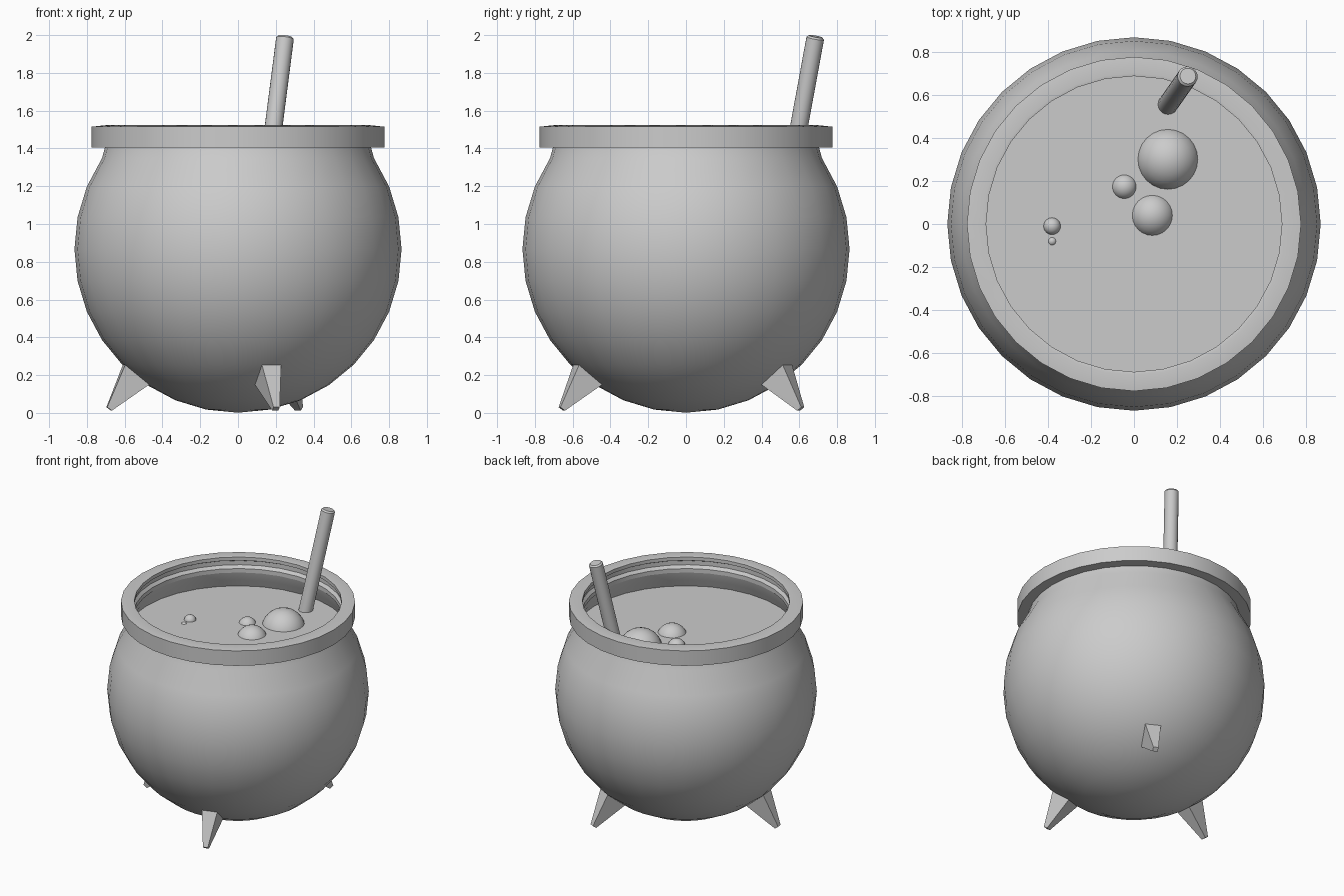
import bpy, bmesh, math
from mathutils import Vector

if "Cube" in bpy.data.objects:
    bpy.data.objects.remove(bpy.data.objects["Cube"])

R, CZ = 0.866, 0.867      # belly radius and centre height
STEPS = 32


def finish(bm, name, smooth=True):
    bmesh.ops.remove_doubles(bm, verts=bm.verts, dist=1e-5)
    bmesh.ops.recalc_face_normals(bm, faces=bm.faces)
    me = bpy.data.meshes.new(name)
    bm.to_mesh(me)
    bm.free()
    ob = bpy.data.objects.new(name, me)
    bpy.context.collection.objects.link(ob)
    if smooth:
        bpy.ops.object.select_all(action='DESELECT')
        ob.select_set(True)
        bpy.context.view_layer.objects.active = ob
        bpy.ops.object.shade_smooth_by_angle(angle=math.radians(30))
    return ob


def lathe(name, profile, closed=False):
    bm = bmesh.new()
    vs = [bm.verts.new((r, 0, z)) for r, z in profile]
    es = [bm.edges.new(p) for p in zip(vs, vs[1:])]
    if closed:
        es.append(bm.edges.new((vs[-1], vs[0])))
    bmesh.ops.spin(bm, geom=vs + es, cent=(0, 0, 0), axis=(0, 0, 1),
                   angle=math.tau, steps=STEPS, use_merge=False)
    return finish(bm, name)


def arc(radius):
    # meridian from the bottom pole to just below the neck
    return [(radius * math.sin(math.radians(11.25 * i)),
             CZ - radius * math.cos(math.radians(11.25 * i))) for i in range(12)]


# Pot belly: thin double wall running up into the neck
outer = arc(R) + [(0.703, 1.41)]
inner = arc(R - 0.013) + [(0.69, 1.41)]
lathe("pot_body", outer + inner[::-1])

# Rim band with a shallow groove on its inside
lathe("pot_rim", [(0.775, 1.406), (0.775, 1.515), (0.70, 1.523), (0.686, 1.52),
                  (0.686, 1.495), (0.705, 1.485), (0.705, 1.455),
                  (0.688, 1.435), (0.688, 1.406)], closed=True)

# Liquid surface
bm = bmesh.new()
bmesh.ops.create_circle(bm, cap_ends=True, segments=STEPS, radius=0.752)
finish(bm, "liquid", smooth=False).location.z = 1.285

# Bubbles floating in the liquid: x, y, z, radius
for i, (x, y, z, r) in enumerate([(0.157, 0.30, 1.237, 0.148),
                                  (0.085, 0.04, 1.24, 0.104),
                                  (-0.045, 0.173, 1.262, 0.06),
                                  (-0.38, -0.01, 1.28, 0.04),
                                  (-0.38, -0.08, 1.272, 0.022)]):
    bm = bmesh.new()
    bmesh.ops.create_uvsphere(bm, u_segments=24, v_segments=12, radius=r)
    finish(bm, f"bubble_{i + 1}").location = (x, y, z)

# Stirring stick leaning to the back right
top = Vector((0.25, 0.686, 1.993))
low = Vector((0.135, 0.522, 1.10))
axis = top - low
bm = bmesh.new()
bmesh.ops.create_cone(bm, cap_ends=True, segments=20, radius1=0.047,
                      radius2=0.047, depth=axis.length)
caps = [e for e in bm.edges if abs(e.verts[0].co.z - e.verts[1].co.z) < 1e-4]
bmesh.ops.bevel(bm, geom=caps, offset=0.01, segments=1, affect='EDGES')
stick = finish(bm, "stirring_stick")
stick.location = (top + low) / 2
stick.rotation_mode = 'QUATERNION'
stick.rotation_quaternion = axis.to_track_quat('Z', 'Y')


# Tapered feet, each rooted in the belly
def foot(name, degrees):
    bm = bmesh.new()
    section = [((0.585, 0.31), (0.43, 0.185), 0.062),
               ((0.70, 0.03), (0.675, 0.012), 0.017)]
    for (r1, z1), (r2, z2), w in section:
        for r, z in ((r1, z1), (r2, z2)):
            for s in (-w, w):
                bm.verts.new((r, s, z))
    bmesh.ops.convex_hull(bm, input=bm.verts)
    finish(bm, name, smooth=False).rotation_euler.z = math.radians(degrees)


for name, deg in (("front_foot", -73), ("left_foot", 187), ("back_foot", 62)):
    foot(name, deg)
